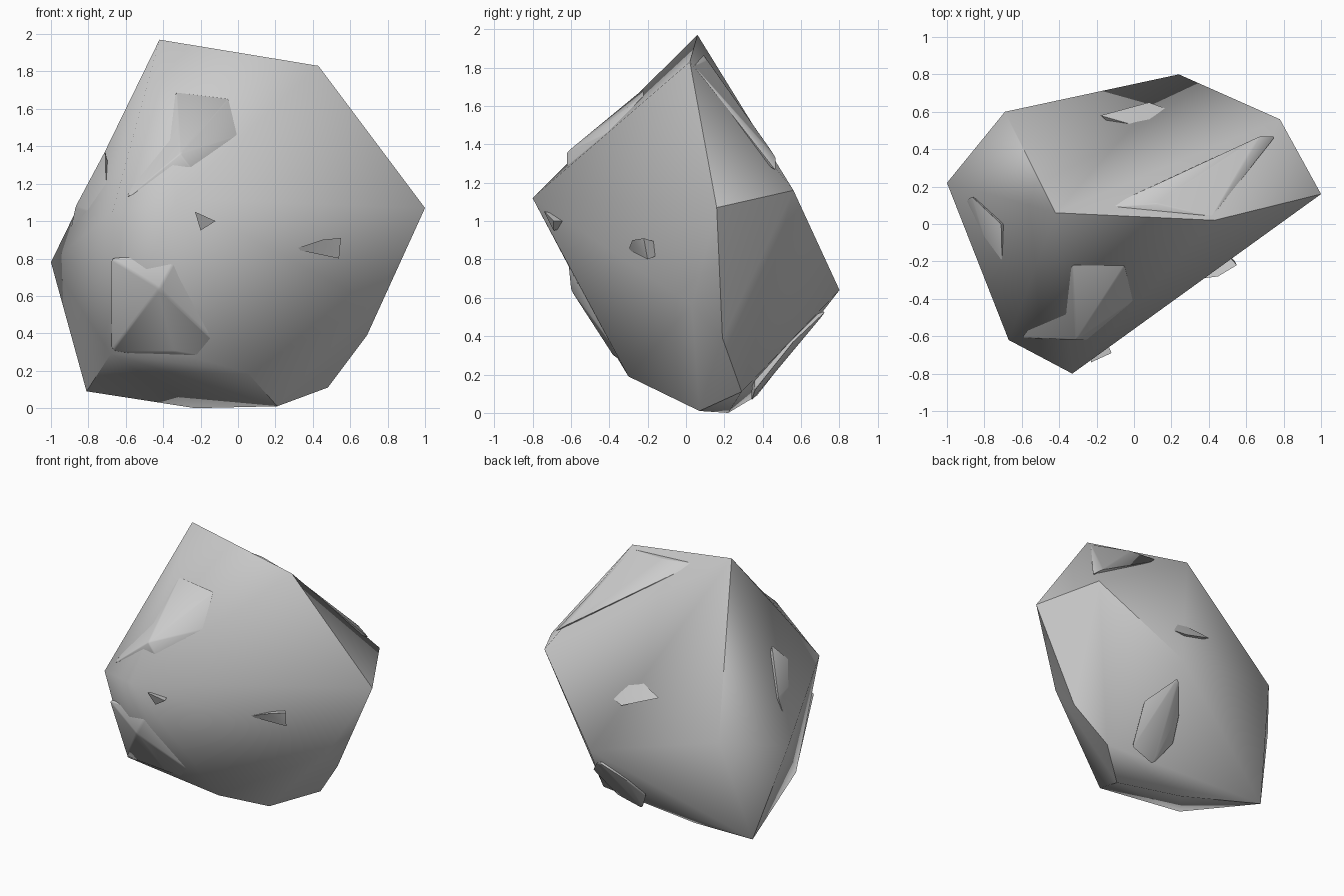
import bpy, bmesh
from math import radians

if "Cube" in bpy.data.objects:
    bpy.data.objects.remove(bpy.data.objects["Cube"])


def hull(name, points, angle=50, bevel=0.0):
    """Convex chunk of stone wrapped round a few corner points."""
    bm = bmesh.new()
    for p in points:
        bm.verts.new(p)
    res = bmesh.ops.convex_hull(bm, input=bm.verts[:])
    loose = {g for g in res["geom_interior"] + res["geom_unused"]
             if isinstance(g, bmesh.types.BMVert) and not g.link_faces}
    bmesh.ops.delete(bm, geom=list(loose), context='VERTS')
    bmesh.ops.recalc_face_normals(bm, faces=bm.faces[:])
    if bevel:
        bmesh.ops.bevel(bm, geom=bm.edges[:], offset=bevel, segments=2,
                        profile=0.5, affect='EDGES', clamp_overlap=True)
    mesh = bpy.data.meshes.new(name)
    bm.to_mesh(mesh)
    bm.free()
    ob = bpy.data.objects.new(name, mesh)
    bpy.context.collection.objects.link(ob)
    bpy.ops.object.select_all(action='DESELECT')
    ob.select_set(True)
    bpy.context.view_layer.objects.active = ob
    bpy.ops.object.shade_smooth_by_angle(angle=radians(angle))
    return ob


# Named corners of the boulder
peak, shoulder = (-.42, .06, 1.97), (.43, .02, 1.83)
right_tip, left_tip = (1, .16, 1.07), (-1, .22, .78)
brow, cheek = (-.33, -.80, 1.12), (-.67, -.62, 1.05)
back_low, back_right = (.24, .80, .64), (.78, .56, 1.16)
foot_left, foot_right = (-.81, .37, .09), (.48, .29, .11)
foot_front, foot_mid, foot_back = (.05, -.30, .19), (.21, .07, .01), (-.23, .22, 0)
chin_left, chin_right = (-.68, -.33, .29), (-.30, -.36, .29)

# Main body
hull("boulder_body", [peak, shoulder, right_tip, left_tip, brow, cheek,
                      back_low, back_right, foot_left, foot_right,
                      foot_front, foot_mid, foot_back, chin_left, chin_right,
                      (-.69, .60, .87), (.69, .19, .39), (.72, .03, .56)], 45)

# Rounded lobe under the brow
hull("front_lobe", [(-.42, -.60, .64), (-.68, -.55, .80), (-.31, -.62, .84),
                    (-.68, -.34, .30), (-.34, -.38, .30), (-.22, -.38, .33),
                    (0, -.30, .24), (-.3, -.1, .5), (-.5, -.3, .8)], 60, .01)

# Lobe on the sloping upper front face
hull("upper_front_lobe", [(-.31, -.62, 1.36), (-.60, -.61, 1.12), (-.25, -.62, 1.28),
                          (0, -.41, 1.46), (-.33, -.22, 1.69), (-.05, -.22, 1.655),
                          (-.3, -.2, 1.4)], 60, .006)

# Lobe on the left flank
hull("left_lobe", [(-.87, .15, 1.08), (-.70, -.40, 1.02), (-.71, 0, 1.38),
                   (-.93, .1, .80), (-.6, 0, .9)], 60, .008)

# Lobe along the crest behind the shoulder
hull("crest_lobe", [(.12, .11, 1.84), (.67, .47, 1.33), (.76, .47, 1.26), (.42, .04, 1.81),
                    (-.15, .09, 1.87), (.3, .1, 1.5)], 60, .006)

# Lobe under the back overhang
hull("back_lobe", [(.22, .74, .54), (.38, .56, .37), (.12, .34, .06), (.32, .36, .12),
                   (.02, .44, .22), (.08, .58, .37), (.15, .35, .4)], 60, .01)

# Small chips standing proud of the broad faces
hull("front_chip_right", [(.55, -.22, .91), (.54, -.20, .80), (.30, -.30, .85),
                          (.45, -.28, .90), (.4, -.05, .86)])
hull("front_chip_left", [(-.23, -.74, 1.05), (-.12, -.69, 1.0), (-.20, -.69, .95),
                         (-.2, -.5, 1.0)])
hull("back_chip", [(-.18, .58, 1.06), (.08, .65, .96), (.30, .57, 1.0),
                   (.10, .50, 1.15), (.07, .60, 1.03), (.05, .4, 1.0)])
